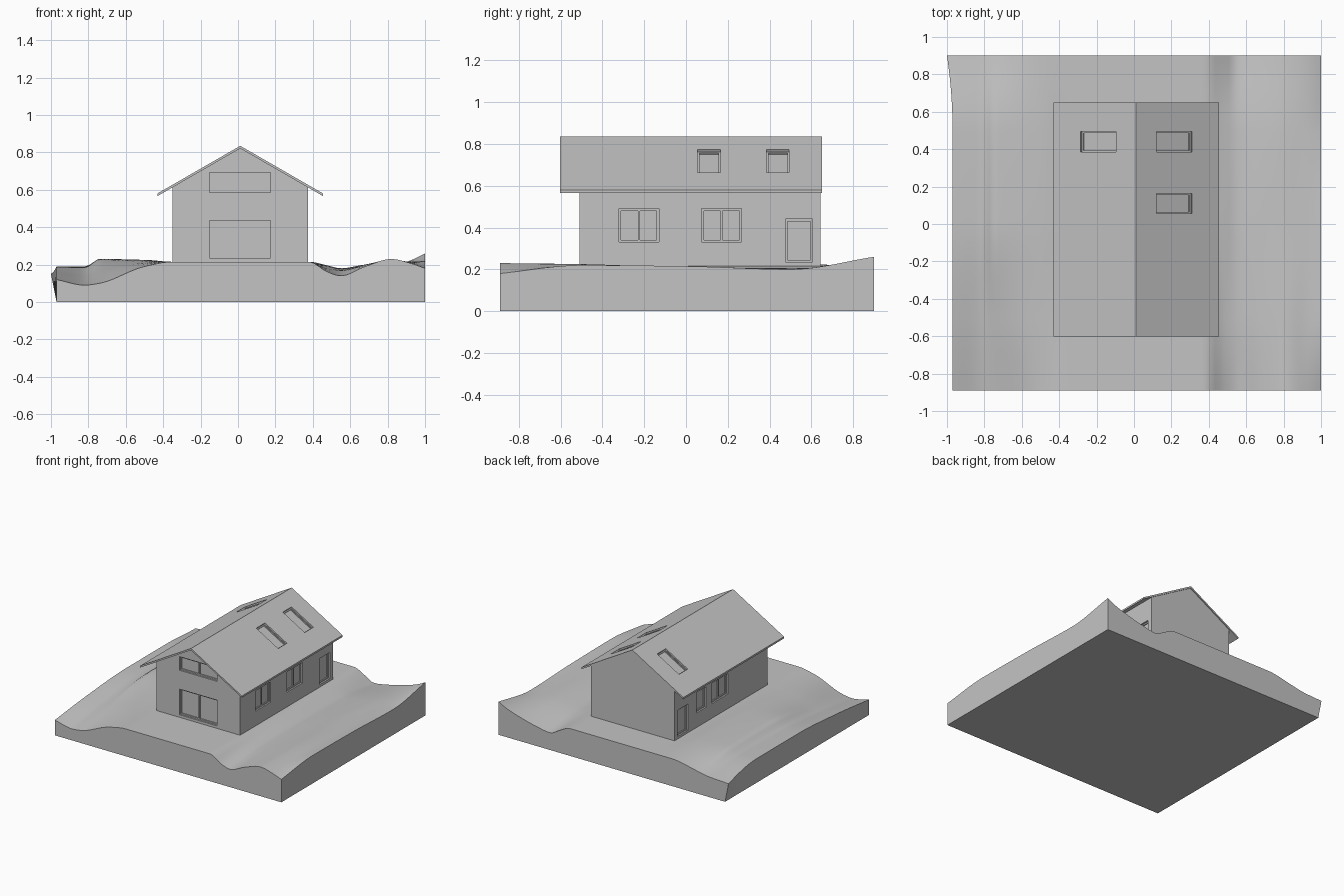
import bpy, bmesh, math
from mathutils import Matrix, Vector

if "Cube" in bpy.data.objects:
    bpy.data.objects.remove(bpy.data.objects["Cube"])

grey = bpy.data.materials.new("plain_grey")
grey.diffuse_color = (0.55, 0.55, 0.55, 1)
grey.use_nodes = True
grey.node_tree.nodes["Principled BSDF"].inputs["Base Color"].default_value = grey.diffuse_color


def finish(name, bm):
    bmesh.ops.recalc_face_normals(bm, faces=bm.faces[:])
    me = bpy.data.meshes.new(name)
    bm.to_mesh(me)
    bm.free()
    me.materials.append(grey)
    ob = bpy.data.objects.new(name, me)
    bpy.context.collection.objects.link(ob)
    return ob


def add_box(bm, lo, hi, mat=Matrix()):
    lo, hi = Vector(lo), Vector(hi)
    size = hi - lo
    m = mat @ Matrix.Translation((lo + hi) / 2) @ Matrix.Diagonal((*size, 1))
    bmesh.ops.create_cube(bm, size=1, matrix=m)


def prism(name, profile, y0, y1):
    """Extrude an x-z profile along y."""
    bm = bmesh.new()
    f = bm.faces.new([bm.verts.new((x, y0, z)) for x, z in profile])
    r = bmesh.ops.extrude_face_region(bm, geom=[f])
    vs = [g for g in r["geom"] if isinstance(g, bmesh.types.BMVert)]
    bmesh.ops.translate(bm, verts=vs, vec=(0, y1 - y0, 0))
    return finish(name, bm)


def cut(ob, cutter):
    cutter.hide_render = True
    mod = ob.modifiers.new("cut", "BOOLEAN")
    mod.operation, mod.solver, mod.object = "DIFFERENCE", "EXACT", cutter
    bpy.context.view_layer.objects.active = ob
    bpy.ops.object.modifier_apply(modifier=mod.name)
    bpy.data.objects.remove(cutter)


def glazing(name, mat, w, h, panes, deep, pane_at, bar):
    """Frame in local x-y with outward normal +z: border bars, mullions, pane."""
    bm = bmesh.new()
    a, b = w / 2, h / 2
    for s in (-1, 1):
        xs, ys = sorted((s * a, s * (a - bar))), sorted((s * b, s * (b - bar)))
        add_box(bm, (xs[0], -b, -deep), (xs[1], b, pane_at + 0.008), mat)
        add_box(bm, (-a, ys[0], -deep), (a, ys[1], pane_at + 0.008), mat)
    for i in range(1, panes):
        c = -a + w * i / panes
        add_box(bm, (c - bar / 2, -b, -deep), (c + bar / 2, b, pane_at + 0.008), mat)
    add_box(bm, (-a, -b, pane_at - 0.005), (a, b, pane_at), mat)
    return finish(name, bm)


# --- Terrain: cross-section heights (columns = x) at five stations along y
XS = [-0.97, -0.82, -0.74, -0.5, -0.35, 0.38, 0.48, 0.55, 0.68, 0.82, 0.93, 1.0]
ROWS = {
    -0.89: [.12, .09, .10, .19, .215, .215, .16, .14, .19, .23, .205, .18],
    -0.5: [.16, .14, .165, .21, .215, .215, .18, .17, .20, .225, .215, .22],
    0.0: [.19, .185, .23, .225, .215, .215, .195, .18, .20, .21, .21, .215],
    0.5: [.19, .19, .225, .225, .215, .215, .19, .175, .19, .205, .205, .20],
    0.9: [.15, .16, .175, .215, .215, .215, .17, .135, .155, .19, .225, .26],
}


def smooth_curve(xs, vs, t):
    """Monotone cubic interpolation."""
    n = len(xs)
    d = [(vs[i + 1] - vs[i]) / (xs[i + 1] - xs[i]) for i in range(n - 1)]
    m = [d[0]] + [2 * p * q / (p + q) if p * q > 0 else 0
                  for p, q in zip(d, d[1:])] + [d[-1]]
    i = max(k for k in range(n - 1) if k == 0 or t >= xs[k])
    h = xs[i + 1] - xs[i]
    u = (t - xs[i]) / h
    return ((2 * u**3 - 3 * u**2 + 1) * vs[i] + (u**3 - 2 * u**2 + u) * h * m[i]
            + (3 * u**2 - 2 * u**3) * vs[i + 1] + (u**3 - u**2) * h * m[i + 1])


NX, NY = 80, 60
bm = bmesh.new()
top = []
for j in range(NY + 1):
    y = -0.89 + 1.79 * j / NY
    row = []
    for i in range(NX + 1):
        x = -0.97 + 1.97 * i / NX
        z = smooth_curve(list(ROWS), [smooth_curve(XS, r, x) for r in ROWS.values()], y)
        # the back left rim flares outwards
        flare = 0.03 * max(0, (y - 0.5) / 0.4) ** 2 * max(0, 1 - i / 4)
        row.append(bm.verts.new((x - flare, y, z)))
    top.append(row)
for j in range(NY):
    for i in range(NX):
        f = bm.faces.new((top[j][i], top[j][i + 1], top[j + 1][i + 1], top[j + 1][i]))
        f.smooth = True
rim = (top[0][:-1] + [r[-1] for r in top[:-1]] + top[-1][:0:-1]
       + [r[0] for r in top[:0:-1]])
low = [bm.verts.new((max(v.co.x, -0.97), v.co.y, 0)) for v in rim]
for k in range(len(rim)):
    n = (k + 1) % len(rim)
    bm.faces.new((rim[k], low[k], low[n], rim[n]))
bm.faces.new(low)
terrain = finish("terrain", bm)
terrain.data.set_sharp_from_angle(angle=math.radians(40))

# --- House shell
RX, RZ, HALF, DROP, THICK = 0.012, 0.835, 0.443, 0.255, 0.014
SLOPE = DROP / HALF
X0, X1, Y0, Y1, WALL = -0.35, 0.375, -0.51, 0.643, 0.03


def roof_z(x):
    return RZ - abs(x - RX) * SLOPE


def gable(inset, raise_):
    a, b = X0 + inset, X1 - inset
    return [(a, 0.2), (b, 0.2), (b, roof_z(b) + raise_), (RX, RZ + raise_),
            (a, roof_z(a) + raise_)]


walls = prism("house_walls", gable(0, -0.009), Y0, Y1)
cut(walls, prism("cavity", [(x, z if z > 0.3 else 0.1) for x, z in gable(WALL, 0.1)],
                 Y0 + WALL, Y1 - WALL))
bm = bmesh.new()
add_box(bm, (X0 + 0.01, Y0 + 0.01, 0.19), (X1 - 0.01, Y1 - 0.01, 0.225))
finish("house_floor", bm)

# --- Wall openings: name, side, from, to, bottom, top, panes
OPENINGS = [
    ("terrace_door", "front", -0.153, 0.175, 0.235, 0.437, 2),
    ("gable_window", "front", -0.153, 0.175, 0.585, 0.692, 2),
    ("right_front_window", "right", -0.32, -0.13, 0.33, 0.49, 2),
    ("right_back_window", "right", 0.075, 0.265, 0.33, 0.49, 2),
    ("right_door", "right", 0.475, 0.605, 0.235, 0.44, 1),
    ("left_front_window", "left", -0.02, 0.18, 0.33, 0.49, 2),
    ("left_narrow_window", "left", 0.25, 0.37, 0.33, 0.49, 1),
    ("left_door", "left", 0.475, 0.605, 0.235, 0.44, 1),
]
SIDES = {  # wall position and rotation about z
    "front": (lambda c: (c, Y0), 0),
    "right": (lambda c: (X1, c), math.pi / 2),
    "left": (lambda c: (X0, c), -math.pi / 2),
}
cutters = bmesh.new()
for name, side, a, b, z0, z1, panes in OPENINGS:
    place, turn = SIDES[side]
    mat = (Matrix.Translation((*place((a + b) / 2), (z0 + z1) / 2))
           @ Matrix.Rotation(turn, 4, "Z") @ Matrix.Rotation(math.pi / 2, 4, "X"))
    w, h = b - a, z1 - z0
    add_box(cutters, (-w / 2, -h / 2, -0.05), (w / 2, h / 2, 0.05), mat)
    glazing(name, mat, w, h, panes, 0.028, -0.02, 0.01)
cut(walls, finish("opening_cutter", cutters))

# --- Roof with skylights
roof = prism("roof", [(RX - HALF, RZ - DROP), (RX, RZ), (RX + HALF, RZ - DROP),
                      (RX + HALF, RZ - DROP - THICK), (RX, RZ - THICK),
                      (RX - HALF, RZ - DROP - THICK)], -0.602, 0.65)
cutters = bmesh.new()
tilt = math.atan(SLOPE)
for name, x, y in (("skylight_right_back", 0.215, 0.44),
                   ("skylight_right_front", 0.215, 0.11),
                   ("skylight_left", -0.19, 0.44)):
    mat = (Matrix.Translation((x, y, roof_z(x)))
           @ Matrix.Rotation(math.copysign(tilt, x), 4, "Y"))
    w, h = 0.19 / math.cos(tilt), 0.108
    add_box(cutters, (-w / 2, -h / 2, -0.04), (w / 2, h / 2, 0.04), mat)
    glazing(name, mat, w, h, 1, 0.03, -0.022, 0.008)
cut(roof, finish("skylight_cutter", cutters))
